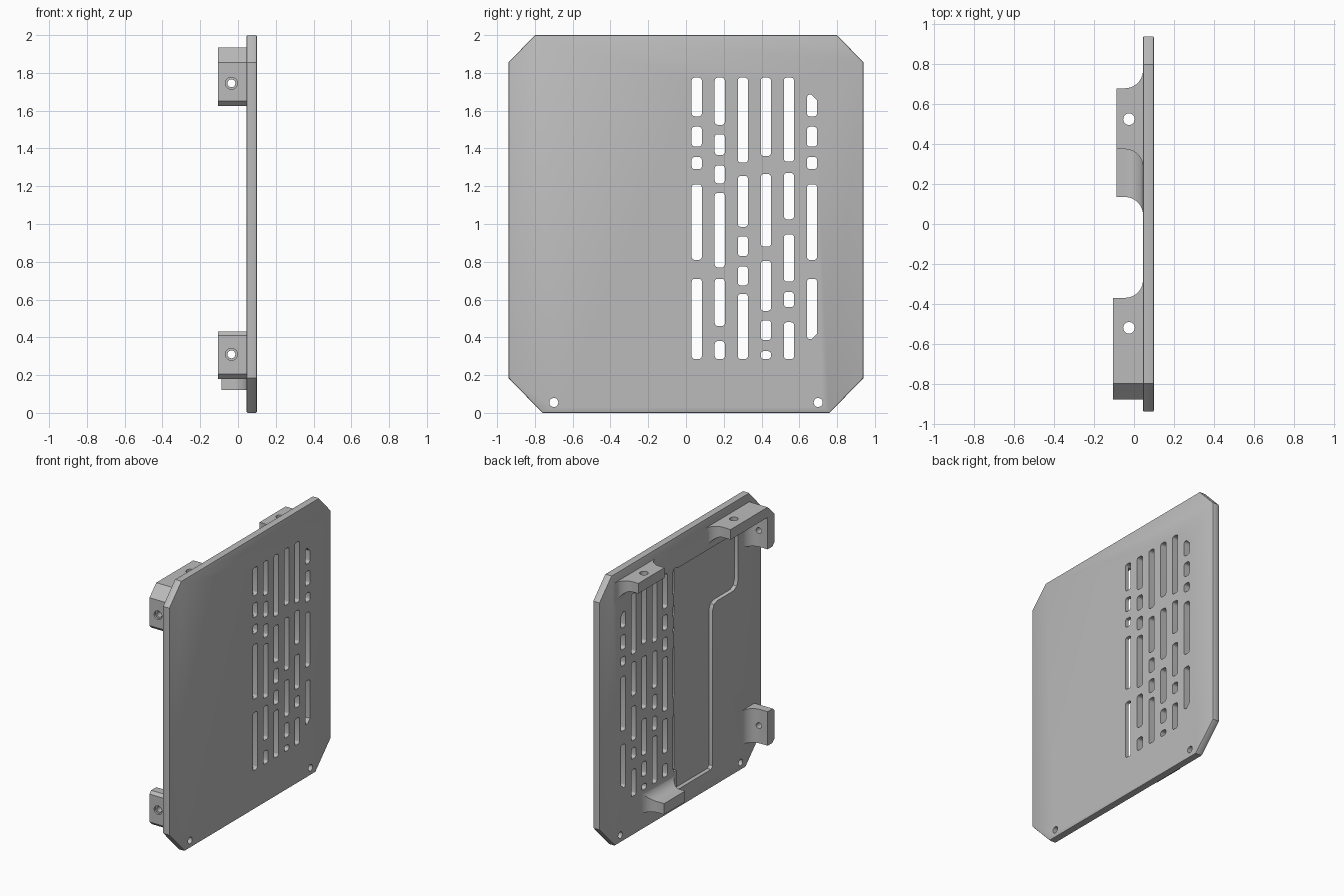
import bpy, bmesh, math
from mathutils import Vector

if "Cube" in bpy.data.objects:
    bpy.data.objects.remove(bpy.data.objects["Cube"])

GREY = (0.5, 0.5, 0.5, 1)
grey = bpy.data.materials.new("light_grey")
grey.diffuse_color = GREY
grey.use_nodes = True
grey.node_tree.nodes["Principled BSDF"].inputs["Base Color"].default_value = GREY

FACE, BACK = 0.045, 0.10   # inner and outer plate surfaces
ROOT = 0.08                # depth to which tabs are sunk in the plate


def prism(name, loops, axis, lo, hi):
    """Extrude 2D outlines along an axis (0, 1, 2)."""
    bm = bmesh.new()
    for pts in loops:
        rings = []
        for level in (lo, hi):
            ring = []
            for p in pts:
                co = list(p)
                co.insert(axis, level)
                ring.append(bm.verts.new(co))
            rings.append(ring)
            bm.faces.new(ring)
        for i in range(len(pts)):
            j = (i + 1) % len(pts)
            bm.faces.new((rings[0][i], rings[0][j], rings[1][j], rings[1][i]))
    bmesh.ops.recalc_face_normals(bm, faces=bm.faces)
    mesh = bpy.data.meshes.new(name)
    bm.to_mesh(mesh)
    bm.free()
    mesh.materials.append(grey)
    ob = bpy.data.objects.new(name, mesh)
    bpy.context.collection.objects.link(ob)
    return ob


def apply(ob, mod):
    bpy.context.view_layer.objects.active = ob
    bpy.ops.object.modifier_apply(modifier=mod.name)


def combine(ob, other, operation):
    mod = ob.modifiers.new("cut", 'BOOLEAN')
    mod.operation, mod.object, mod.solver = operation, other, 'EXACT'
    apply(ob, mod)
    bpy.data.objects.remove(other)


def smooth(ob):
    bpy.ops.object.select_all(action='DESELECT')
    ob.select_set(True)
    bpy.context.view_layer.objects.active = ob
    bpy.ops.object.shade_smooth_by_angle(angle=math.radians(30))


def arc(cx, cy, r, start, end, steps):
    angles = [math.radians(start + (end - start) * i / steps) for i in range(steps + 1)]
    return [(cx + r * math.cos(a), cy + r * math.sin(a)) for a in angles]


def circle(cx, cy, r):
    return arc(cx, cy, r, 0, 360, 24)[:-1]


def slot(y, lo, hi, cut_top=False, cut_bottom=False):
    w, r = 0.027, 0.016
    pts = arc(y - w + r, lo + r, r, 180, 270, 4)
    c = 0.03
    pts += [(y + w - c, lo), (y + w, lo + c)] if cut_bottom else arc(y + w - r, lo + r, r, 270, 360, 4)
    pts += [(y + w, hi - c), (y + w - c, hi)] if cut_top else arc(y + w - r, hi - r, r, 0, 90, 4)
    return pts + arc(y - w + r, hi - r, r, 90, 180, 4)


# Plate with clipped corners and softened rim
outline = [(s * y, z) for s, part in ((1, ((0.76, 0), (0.94, 0.185), (0.94, 1.855), (0.8, 2))),
                                      (-1, ((0.8, 2), (0.94, 1.855), (0.94, 0.185), (0.76, 0))))
           for y, z in part]
plate = prism("vent_plate", [outline], 0, FACE, BACK)
bevel = plate.modifiers.new("rim", 'BEVEL')
bevel.width, bevel.segments, bevel.angle_limit = 0.007, 2, math.radians(60)
apply(plate, bevel)

# Shallow stepped recess on the inner face
recess = [(0.075, 0.135), (0.075, 1.765), (-0.65, 1.765), (-0.67, 1.745), (-0.67, 1.41),
          (-0.655, 1.37), (-0.62, 1.35), (-0.43, 1.35), (-0.39, 1.335), (-0.375, 1.30),
          (-0.375, 0.155), (-0.355, 0.135)]
combine(plate, prism("recess_cutter", [recess], 0, -0.1, FACE + 0.03), 'DIFFERENCE')

# Vent slots: top and bottom of each slot in hundredths, one row per column
columns = [
    (177.5, 157, 151.5, 141, 135.5, 129, 121, 81, 71, 28.5),
    (177.5, 152.5, 147.5, 136.5, 131, 121.5, 116.5, 77, 71, 46, 38, 28.5),
    (177.5, 132.5, 125.5, 98.5, 93.5, 83, 77.5, 67.5, 63, 28.5),
    (177.5, 136, 126.5, 88, 80.5, 54, 49, 38.5, 32.7, 28.5),
    (177.5, 133, 127, 102.5, 94.5, 69.5, 64, 56, 48, 28.5),
    (168.5, 157, 151.5, 141, 135.5, 129, 121, 81, 71, 39),
]
openings = [circle(s * 0.7, 0.055, 0.024) for s in (-1, 1)]
for c, ends in enumerate(columns):
    last = c == len(columns) - 1
    for i in range(0, len(ends), 2):
        openings.append(slot(0.057 + 0.122 * c, ends[i + 1] / 100, ends[i] / 100,
                             last and i == 0, last and i == len(ends) - 2))
combine(plate, prism("slot_cutter", openings, 0, -0.1, 0.3), 'DIFFERENCE')
smooth(plate)


def wall_profile(front, lo, hi, r_lo, r_hi):
    """Wall standing off the plate, with optional concave flares at its foot."""
    pts = [(ROOT, lo - r_lo)]
    pts += arc(FACE - r_lo, lo - r_lo, r_lo, 0, 90, 10) if r_lo else []
    pts += [(front, lo), (front, hi)]
    pts += arc(FACE - r_hi, hi + r_hi, r_hi, -90, 0, 10) if r_hi else []
    return pts + [(ROOT, hi + r_hi)]


def tab(name, front, y, z, clip=None, holes=()):
    """Tab from two crossed wall profiles; y and z are (lo, hi, flare_lo, flare_hi)."""
    pad = 0.15
    ob = prism(name, [wall_profile(front, *y)], 2, z[0] - pad, z[1] + pad)
    combine(ob, prism("cutter", [wall_profile(front, *z)], 1, y[0] - pad, y[1] + pad), 'INTERSECT')
    if clip:
        combine(ob, prism("cutter", [clip], 0, -0.3, 0.3), 'INTERSECT')
    for axis, a, b, r, lo, hi in holes:
        combine(ob, prism("cutter", [circle(a, b, r)], axis, lo, hi), 'DIFFERENCE')
    smooth(ob)


def top_hole(y):
    return [(2, -0.025, y, 0.029, 1.7, 2)]


def side_hole(z):
    return [(1, -0.035, z, 0.021, -1, -0.6), (1, -0.035, z, 0.032, -1, -0.865)]


F, G = 0.09, 0.083   # end flare and inner fillet radii
upper_clip = [(0, 1.945), (-0.79, 1.945), (-0.89, 1.845), (-0.89, 1.66), (-0.845, 1.615), (0, 1.615)]
lower_clip = [(0, 0.44), (-0.85, 0.44), (-0.89, 0.4), (-0.89, 0.215), (-0.845, 0.17), (0, 0.17)]

# Mounting tabs around the inner face
tab("top_tab", -0.088, (0.375, 0.68, F, F), (1.86, 1.935, G, 0), holes=top_hole(0.525))
tab("bottom_tab", -0.088, (0.135, 0.38, F, F), (0.12, 0.2, 0, G))
tab("corner_tab_top", -0.105, (-0.88, -0.37, 0, F), (1.86, 1.935, G, 0), upper_clip, top_hole(-0.52))
tab("corner_tab_side", -0.105, (-0.88, -0.8, 0, F), (1.625, 1.935, 0, 0), upper_clip, side_hole(1.745))
tab("lower_side_tab", -0.105, (-0.88, -0.8, 0, F), (0.18, 0.43, 0, 0), lower_clip, side_hole(0.31))
